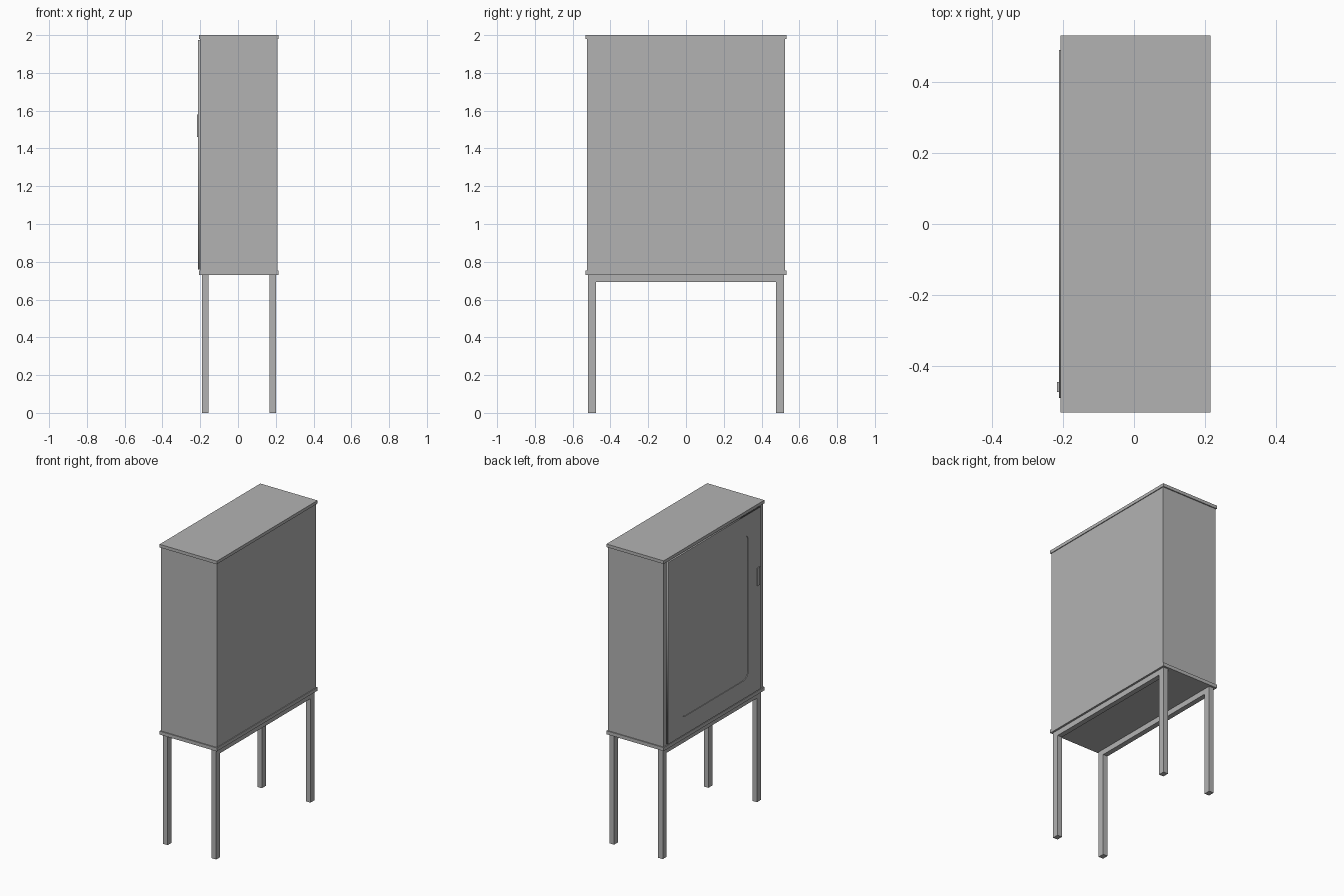
import bpy
import bmesh
import math
from mathutils import Matrix, Vector

default = bpy.data.objects.get("Cube")
if default:
    bpy.data.objects.remove(default, do_unlink=True)

# Single painted finish
grey = bpy.data.materials.new("cabinet grey")
grey.use_nodes = True
COLOUR = (0.45, 0.45, 0.45, 1)
grey.diffuse_color = COLOUR
grey.node_tree.nodes["Principled BSDF"].inputs["Base Color"].default_value = COLOUR


def add_object(name, mesh):
    obj = bpy.data.objects.new(name, mesh)
    bpy.context.collection.objects.link(obj)
    mesh.materials.clear()
    mesh.materials.append(grey)
    return obj


def box(name, x, y, z):
    """Box from (min, max) pairs along each axis."""
    low, high = (Vector(p) for p in zip(x, y, z))
    bm = bmesh.new()
    bmesh.ops.create_cube(bm, size=1)
    bmesh.ops.scale(bm, vec=high - low, verts=bm.verts)
    bmesh.ops.translate(bm, vec=(low + high) / 2, verts=bm.verts)
    mesh = bpy.data.meshes.new(name)
    bm.to_mesh(mesh)
    bm.free()
    return add_object(name, mesh)


def rounded_outline(half_w, bottom, top, radius, steps=8):
    """Counter-clockwise rounded rectangle, centred across its width."""
    points = []
    mid, half_h = (bottom + top) / 2, (top - bottom) / 2
    for quarter, (sx, sy) in enumerate([(1, 1), (-1, 1), (-1, -1), (1, -1)]):
        for i in range(steps + 1):
            a = (quarter + i / steps) * math.pi / 2
            points.append((sx * (half_w - radius) + radius * math.cos(a),
                           mid + sy * (half_h - radius) + radius * math.sin(a)))
    return points


def framed_panel(name, outlines, x_min, x_max):
    """Flat panel facing the x axis; the second outline is a hole."""
    curve = bpy.data.curves.new(name + " outline", "CURVE")
    curve.dimensions = "2D"
    curve.fill_mode = "BOTH"
    curve.extrude = (x_max - x_min) / 2
    for points in outlines:
        spline = curve.splines.new("POLY")
        spline.points.add(len(points) - 1)
        for p, (u, v) in zip(spline.points, points):
            p.co = (u, v, 0, 1)
        spline.use_cyclic_u = True
    temp = bpy.data.objects.new(name + " helper", curve)
    bpy.context.collection.objects.link(temp)
    graph = bpy.context.evaluated_depsgraph_get()
    mesh = bpy.data.meshes.new_from_object(temp.evaluated_get(graph))
    bpy.data.objects.remove(temp, do_unlink=True)
    turn = Matrix(((0, 0, 1), (1, 0, 0), (0, 1, 0))).to_4x4()
    mesh.transform(Matrix.Translation(((x_min + x_max) / 2, 0, 0)) @ turn)
    mesh.name = name
    return add_object(name, mesh)


# Cabinet body with overhanging top and bottom boards
box("cabinet_body", (-0.2, 0.21), (-0.524, 0.524), (0.74, 1.99))
for name, z in (("bottom_board", (0.73, 0.753)), ("top_board", (1.979, 2.0))):
    box(name, (-0.207, 0.215), (-0.531, 0.531), z)

# Door frame with rounded opening, recessed pane and handle
door = [(-0.49, 0.76), (0.49, 0.76), (0.49, 1.974), (-0.49, 1.974)]
opening = rounded_outline(0.355, 0.88, 1.85, 0.05)
framed_panel("door_frame", [door, opening], -0.211, -0.199)
box("door_pane", (-0.207, -0.199), (-0.37, 0.37), (0.86, 1.87))
box("door_handle", (-0.216, -0.208), (-0.473, -0.445), (1.46, 1.58))

# Square legs joined by a long rail on each side
for side, x in (("door_side", (-0.191, -0.157)), ("rear_side", (0.168, 0.202))):
    box(side + "_rail", x, (-0.478, 0.478), (0.694, 0.732))
    for end, y in (("front", (-0.518, -0.476)), ("back", (0.476, 0.518))):
        box(f"{side}_{end}_leg", x, y, (0, 0.732))
